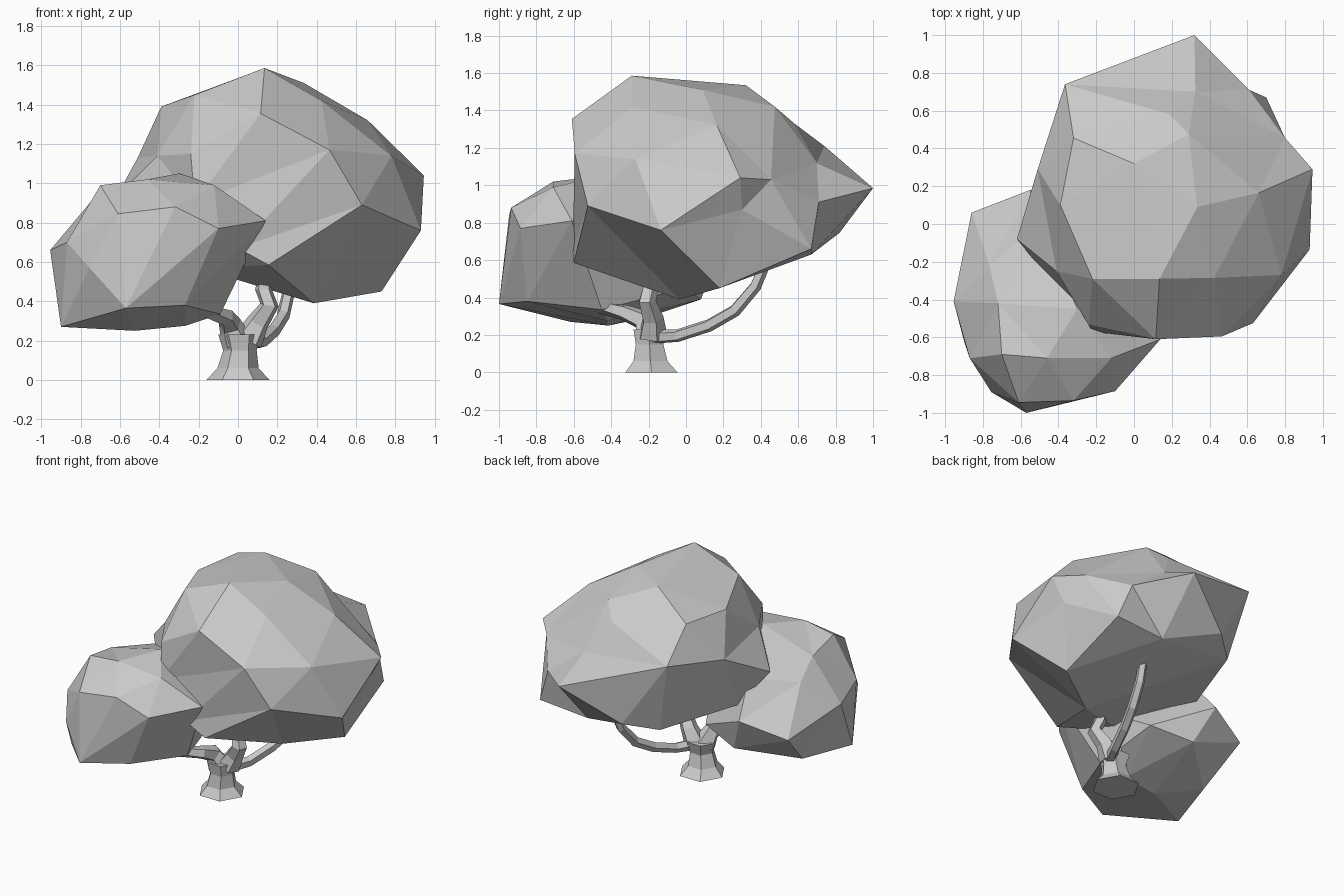
import bpy
import bmesh
from math import cos, sin, tau
from mathutils import Vector

default_cube = bpy.data.objects.get("Cube")
if default_cube:
    bpy.data.objects.remove(default_cube, do_unlink=True)

# Single flat colour
grey = bpy.data.materials.new("pale_grey")
grey.use_nodes = True
grey.diffuse_color = (0.6, 0.6, 0.6, 1)
shader = next(node for node in grey.node_tree.nodes if node.type == "BSDF_PRINCIPLED")
shader.inputs["Base Color"].default_value = grey.diffuse_color
shader.inputs["Roughness"].default_value = 0.9


def finish(name, bm):
    """Turn a bmesh into a flat shaded object with the shared material."""
    bmesh.ops.recalc_face_normals(bm, faces=bm.faces)
    mesh = bpy.data.meshes.new(name)
    bm.to_mesh(mesh)
    bm.free()
    mesh.materials.append(grey)
    obj = bpy.data.objects.new(name, mesh)
    bpy.context.scene.collection.objects.link(obj)
    return obj


def faceted_crown(name, centre, size, corners):
    """Facet a near-round ball through the corners, then push each one in or out."""
    bm = bmesh.new()
    targets = {}
    for corner in corners:
        offset = Vector(corner) - Vector(centre)
        scaled = Vector([o / s for o, s in zip(offset, size)])
        rounded = scaled.normalized() * scaled.length ** 0.08
        targets[bm.verts.new(rounded)] = corner
    bmesh.ops.convex_hull(bm, input=bm.verts)
    for vert, corner in targets.items():
        vert.co = corner
    return finish(name, bm)


def limb(name, path, radii, sides, upright=False):
    """Sweep a tapering polygon along a path; upright keeps the rings level."""
    bm = bmesh.new()
    points = [Vector(point) for point in path]
    rings = []
    for i, (point, radius) in enumerate(zip(points, radii)):
        ahead = points[min(i + 1, len(points) - 1)] - points[max(i - 1, 0)]
        turn = Vector((0, 0, 1)).rotation_difference(ahead)
        ring = []
        for k in range(sides):
            angle = tau * (k + 0.5) / sides
            spoke = Vector((sin(angle), -cos(angle), 0)) * radius
            if not upright:
                spoke.rotate(turn)
            ring.append(bm.verts.new(point + spoke))
        rings.append(ring)
    for low, high in zip(rings, rings[1:]):
        for k in range(sides):
            n = (k + 1) % sides
            bm.faces.new((low[k], low[n], high[n], high[k]))
    bm.faces.new(rings[0])
    bm.faces.new(rings[-1])
    return finish(name, bm)


# Large upper foliage: top, sides, front, notched back, underside
faceted_crown("large_crown", (.15, .12, .95), (.8, .75, .6), [
    (.135, -.29, 1.586), (-.39, .1, 1.39), (.335, .09, 1.51), (0, .32, 1.535),
    (-.22, -.29, 1.45), (.425, -.285, 1.42), (.29, .475, 1.42), (-.32, .455, 1.4),
    (.66, .165, 1.32), (.945, .29, 1.04), (.93, -.135, .76), (.78, -.27, 1.14),
    (.63, -.525, .89), (.465, -.595, 1.17), (.115, -.61, 1.355), (-.24, -.535, 1.15),
    (.155, -.6, .585), (0, -.605, .67), (-.22, -.57, .9), (-.41, -.25, 1.14),
    (.19, .58, 1.33), (.325, .7, 1.12), (.32, 1, .985), (-.365, .74, 1.21),
    (.8, .455, 1.03), (.61, .71, .91), (.7, .67, .66), (.85, .3, .87),
    (-.51, .29, 1.13), (-.62, -.08, .93), (.73, .18, .45), (.385, -.035, .39),
    (.32, .67, .63), (-.06, .82, .745), (-.25, .655, .69), (-.47, .08, .71),
    (-.2, -.35, .57),
])

# Small lower foliage: top, front, sides, back, underside
faceted_crown("small_crown", (-.45, -.42, .62), (.5, .5, .4), [
    (-.7, -.69, .99), (-.3, -.45, 1.05), (-.46, -.71, 1.02), (-.12, -.71, .99),
    (-.61, -.945, .845), (-.32, -.935, .88), (-.1, -.885, .77), (.14, -.61, .81),
    (-.755, -.89, .57), (-.57, -1, .365), (-.87, -.71, .7), (-.955, -.41, .66),
    (-.9, -.62, .27), (-.78, -.22, .29), (-.86, .06, .55), (-.72, -.42, .94),
    (-.765, -.22, .84), (-.55, .18, .65), (-.44, .08, .39), (-.5, 0, .88),
    (-.525, -.415, .25), (-.27, -.42, .275), (-.09, -.45, .335),
    (-.27, -.85, .38), (-.15, -.01, .45),
])

# Flared trunk
limb("trunk",
     [(0, -.185, 0), (0, -.19, .06), (.01, -.195, .15), (.005, -.19, .23)],
     [.16, .105, .085, .105], 6, upright=True)

# Three crooked branches
limb("front_branch",
     [(-.01, -.2, .2), (-.04, -.23, .28), (-.06, -.33, .32), (-.16, -.46, .35), (-.3, -.55, .45)],
     [.08, .06, .045, .035, .03], 5)
limb("middle_branch",
     [(.05, -.18, .2), (.1, -.18, .29), (.16, -.21, .38), (.13, -.19, .46), (.16, -.19, .62)],
     [.08, .06, .05, .045, .04], 5)
limb("back_branch",
     [(.06, -.17, .19), (.12, -.05, .195), (.18, .12, .25), (.23, .26, .33), (.26, .37, .46), (.28, .43, .6)],
     [.04, .035, .035, .035, .033, .03], 5)
